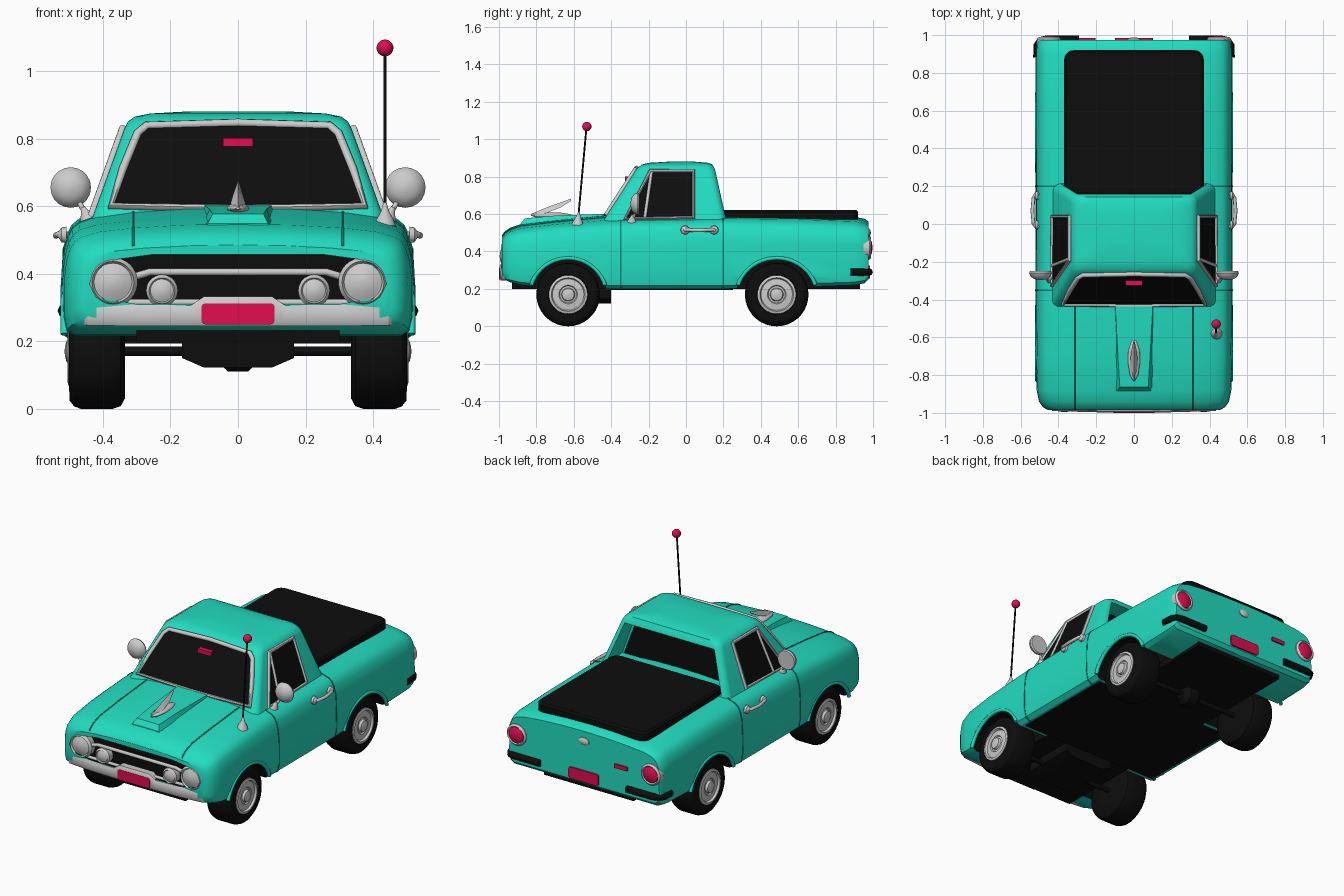
import bpy, bmesh
from math import sin, cos, pi
from mathutils import Vector

if "Cube" in bpy.data.objects:
    bpy.data.objects.remove(bpy.data.objects["Cube"])

def material(name, rgb):
    m = bpy.data.materials.new(name)
    m.diffuse_color = (*rgb, 1)
    m.use_nodes = True
    m.node_tree.nodes["Principled BSDF"].inputs["Base Color"].default_value = m.diffuse_color
    return m

TEAL = material("teal_paint", (0.016, 0.72, 0.53))
DARK = material("dark_teal_seam", (0.005, 0.25, 0.19))
BLACK = material("black", (0.004, 0.004, 0.004))
RED = material("red", (0.75, 0.004, 0.08))

def finish(ob, angle=32):
    bpy.ops.object.select_all(action='DESELECT')
    bpy.context.view_layer.objects.active = ob
    ob.select_set(True)
    bpy.ops.object.shade_smooth_by_angle(angle=angle * pi / 180)

def loft(name, rings, mat=None, smooth=True):
    n = len(rings[0])
    bm = bmesh.new()
    vs = [[bm.verts.new(p) for p in r] for r in rings]
    for a, b in zip(vs, vs[1:]):
        for i in range(n):
            bm.faces.new((a[i], a[(i + 1) % n], b[(i + 1) % n], b[i]))
    bm.faces.new(vs[0])
    bm.faces.new(vs[-1])
    bmesh.ops.recalc_face_normals(bm, faces=bm.faces)
    me = bpy.data.meshes.new(name)
    bm.to_mesh(me)
    bm.free()
    if mat:
        me.materials.append(mat)
    ob = bpy.data.objects.new(name, me)
    bpy.context.collection.objects.link(ob)
    if smooth:
        finish(ob)
    return ob

def prism(name, pts, a, b, axis, mat=None):
    put = {'x': lambda u, v, t: (t, u, v), 'y': lambda u, v, t: (u, t, v), 'z': lambda u, v, t: (u, v, t)}[axis]
    return loft(name, [[put(u, v, t) for u, v in pts] for t in (a, b)], mat)

def box(name, x0, x1, y0, y1, z0, z1, mat=None):
    return prism(name, [(x0, y0), (x1, y0), (x1, y1), (x0, y1)], z0, z1, 'z', mat)

def lathe(name, prof, origin, axis, mat=None, seg=32):
    q = Vector(axis).to_track_quat('Z', 'Y')
    return loft(name, [[Vector(origin) + q @ Vector((r * cos(2 * pi * i / seg), r * sin(2 * pi * i / seg), t))
                        for i in range(seg)] for r, t in prof], mat)

def tube(name, pts, r, mat=None, cyclic=False):
    cu = bpy.data.curves.new(name, 'CURVE')
    cu.dimensions = '3D'
    cu.bevel_depth = r
    cu.bevel_resolution = 2
    cu.use_fill_caps = True
    sp = cu.splines.new('POLY')
    sp.points.add(len(pts) - 1)
    for p, c in zip(sp.points, pts):
        p.co = (*c, 1)
    sp.use_cyclic_u = cyclic
    if mat:
        cu.materials.append(mat)
    ob = bpy.data.objects.new(name, cu)
    bpy.context.collection.objects.link(ob)
    bpy.ops.object.select_all(action='DESELECT')
    bpy.context.view_layer.objects.active = ob
    ob.select_set(True)
    bpy.ops.object.convert(target='MESH')
    finish(bpy.context.object, 50)

def cut(ob, cutter):
    m = ob.modifiers.new("cut", 'BOOLEAN')
    m.operation = 'DIFFERENCE'
    m.solver = 'EXACT'
    m.object = cutter
    m.material_mode = 'TRANSFER'
    bpy.context.view_layer.objects.active = ob
    bpy.ops.object.modifier_apply(modifier=m.name)
    bpy.data.objects.remove(cutter)

def rrect(w, y0, y1, z, r, n=5):
    out = []
    for k, (cx, cy) in enumerate([(w - r, y1 - r), (r - w, y1 - r), (r - w, y0 + r), (w - r, y0 + r)]):
        out += [(cx + r * cos((k + i / n) * pi / 2), cy + r * sin((k + i / n) * pi / 2), z) for i in range(n + 1)]
    return out

# Body: y, half width, crown z, shoulder z, bottom z, rear crease
SECTIONS = [(-.985, .455, .485, .455, .27, 0), (-.97, .482, .507, .47, .25, 0), (-.94, .503, .527, .49, .235, 0),
            (-.88, .515, .547, .508, .22, 0), (-.7, .52, .568, .53, .205, 0), (-.4, .522, .598, .55, .2, 0),
            (.2, .522, .6, .56, .2, .3), (.6, .522, .595, .555, .21, 1), (.9, .52, .585, .545, .22, 1),
            (.955, .515, .575, .535, .23, 1), (.975, .505, .56, .525, .25, 1)]

def section(y):
    for a, b in zip(SECTIONS, SECTIONS[1:]):
        if y <= b[0]:
            t = (y - a[0]) / (b[0] - a[0])
            return [p + (q - p) * t for p, q in zip(a, b)]

def body_ring(s, grow=0):
    y, w, zt, zs, zb, k = s
    w, zt, zs, zb = w + grow, zt + grow, zs + grow, zb - grow
    h, c = zs - zb, zt - zs
    side = [(.93, 0), (.98, .05), (1, .2), (1 - .012 * k, .5), (.994 - .002 * k, .65), (.985 + .01 * k, .76),
            (.965, .88), (.94, .95), (.9, 1)]
    half = [(f * w, zb + g * h) for f, g in side] + [(f * w, zs + g * c) for f, g in [(.8, .4), (.6, .7), (.3, .93)]]
    return [(x, y, z) for x, z in [(0, zb)] + half + [(0, zt)]] + [(-x, y, z) for x, z in half[::-1]]

body = loft("body", [body_ring(s) for s in SECTIONS], TEAL, False)
ARCHES = [(-.63, .205), (.485, .215)]
for s in (1, -1):
    for y, ry in ARCHES:
        circle = [(y + ry * cos(i * pi / 18), .165 + .2 * sin(i * pi / 18)) for i in range(36)]
        cut(body, prism("arch_cutter", circle, s * .29, s * .7, 'x', BLACK))
half = [(.25, .457), (.36, .442), (.425, .41), (.44, .37), (.42, .33), (.3, .31)]
cut(body, prism("grille_cutter", half + [(-x, z) for x, z in half[::-1]], -1.1, -.935, 'y', BLACK))
finish(body)

# Cab with open recess at the back
cab = loft("cab", [rrect(w, y0, y1, z, r) for w, y0, y1, z, r in
                   [(.437, -.45, .222, .55, .04), (.419, -.42, .208, .6, .04), (.336, -.272, .158, .83, .04),
                    (.326, -.256, .15, .85, .045), (.305, -.235, .142, .865, .05), (.26, -.2, .12, .874, .05),
                    (.15, -.1, .05, .88, .04)]], TEAL, False)
cut(cab, prism("rear_opening_cutter", [(-.385, .585), (.385, .585), (.3, .825), (-.3, .825)], .06, .4, 'y', TEAL))
finish(cab)
prism("rear_window", [(-.37, .59), (.37, .59), (.285, .815), (-.285, .815)], .05, .066, 'y', BLACK)

# Windshield
def on_screen(x, z, off=0):
    return (x, -.42 + (z - .6) * .643 - off, z)
screen = [(-.375, .6), (0, .592), (.375, .6), (.34, .71), (.297, .815), (.27, .838), (0, .846), (-.27, .838), (-.297, .815), (-.34, .71)]
loft("windshield", [[on_screen(x, z, o) for x, z in screen] for o in (-.01, .008)], BLACK)
tube("windshield_frame", [on_screen(x, z, .004) for x, z in screen], .013, None, True)
box("screen_badge", -.045, .045, -.325, -.295, .777, .802, RED)

# Side windows, mirrors, handles, lamps, wheels
for s in (1, -1):
    def on_side(y, z, off=0):
        return (s * (.43 - (z - .57) * .36 + off), y, z)
    win = [(-.325, .575), (-.19, .83), (.04, .83), (.04, .582)]
    loft("side_window", [[on_side(y, z, o) for y, z in win] for o in (-.02, .006)], BLACK)
    tube("side_window_frame", [on_side(y, z, .004) for y, z in win], .012, None, True)
    tube("vent_divider", [on_side(-.22, .58, .006), on_side(-.185, .825, .006)], .009)
    lathe("mirror", [(.056, 0), (.06, .01), (.052, .028), (.032, .042), (.006, .047)], (s * .495, -.25, .655), (0, -1, 0), None, 20)
    tube("mirror_stalk", [(s * .44, -.29, .555), (s * .485, -.26, .64)], .008)
    lathe("mirror_base", [(.028, 0), (.02, .02), (.006, .05)], (s * .44, -.29, .55), (s * .4, .1, 1), None, 16)
    tube("door_handle", [(s * .505, -.02, .515), (s * .532, .0, .516), (s * .538, .07, .513), (s * .532, .14, .516), (s * .505, .165, .515)], .01)
    for y in (-.005, .15):
        lathe("handle_pad", [(.024, 0), (.022, .014), (.008, .024)], (s * .508, y, .515), (s, 0, 0), None, 16)
    lathe("headlight", [(.07, 0), (.073, .035), (.062, .05), (.056, .04), (.048, .043), (.03, .052), (.005, .056)], (s * .37, -.94, .375), (0, -1, 0))
    lathe("fog_lamp", [(.046, 0), (.047, .035), (.038, .046), (.034, .04), (.02, .047), (.004, .05)], (s * .225, -.94, .35), (0, -1, 0))
    lathe("tail_light_ring", [(.066, 0), (.064, .03), (.054, .04), (.048, .03)], (s * .45, .95, .42), (0, 1, 0))
    lathe("tail_light", [(.05, 0), (.048, .035), (.03, .044), (.005, .047)], (s * .45, .95, .42), (0, 1, 0), RED)
    tube("rear_bumper", [(s * .29, .978, .29), (s * .46, .978, .29), (s * .495, .97, .29), (s * .511, .945, .29), (s * .513, .88, .29)], .021, BLACK)
    tube("hood_seam", [(s * .31, y, section(y)[3] + .7 * (section(y)[2] - section(y)[3])) for y in (-.98, -.965, -.94, -.88, -.7, -.42)], .004, DARK)
    for y, ry in ARCHES:
        tube("arch_lip", [(s * .514, y + ry * cos(a), .165 + .2 * sin(a)) for a in [(.09 + .82 * i / 20) * pi for i in range(21)]], .011, TEAL)
        lathe("tyre", [(.09, 0), (.14, 0), (.162, .012), (.17, .035), (.17, .13), (.163, .15), (.146, .163), (.106, .165), (.1, .15)],
              (s * .335, y, .17), (s, 0, 0), BLACK, 36)
        lathe("wheel_rim", [(.103, .14), (.103, .166), (.09, .17), (.084, .158), (.05, .162), (.045, .156), (.036, .158), (.032, .172), (.015, .177), (.004, .178)],
              (s * .335, y, .17), (s, 0, 0), None, 36)

# Door seams
for y in (-.35, .2):
    loft("door_seam", [body_ring([v + d if i == 0 else v for i, v in enumerate(section(y))], .002) for d in (-.004, .004)], DARK)

# Grille bars and front bumper
tube("grille_bar", [(-.31, -.962, .39), (-.26, -.966, .405), (.26, -.966, .405), (.31, -.962, .39)], .011)
tube("grille_lower_bar", [(-.4, -.965, .315), (.4, -.965, .315)], .01)
hb = [(.485, -.915, .265, .312), (.478, -.95, .255, .315), (.445, -.975, .247, .316), (.3, -.986, .245, .308), (.14, -.99, .245, .306), (.1, -.99, .245, .333)]
def bumper_ring(x, y, a, b):
    return [(x, y + .04, a), (x, y, a), (x, y - .008, a + .015), (x, y - .008, b - .015), (x, y, b), (x, y + .04, b)]
loft("front_bumper", [bumper_ring(*p) for p in hb] + [bumper_ring(-p[0], *p[1:]) for p in hb[::-1]])

def plate(name, x, z, w, h, y0, y1):
    pts = [(x + a, z + b) for a, b, _ in rrect(w, -h, h, 0, min(w, h) * .4)]
    prism(name, pts, y0, y1, 'y', RED)
plate("front_plate", 0, .281, .108, .031, -1.0, -.98)
plate("rear_plate", 0, .29, .1, .034, .96, .985)
plate("tailgate_badge", -.25, .41, .045, .012, .96, .984)
emblem = lathe("tailgate_emblem", [(.036, 0), (.034, .01), (.02, .016), (.004, .018)], (0, 0, 0), (0, 1, 0))
emblem.location, emblem.scale = (0, .97, .5), (1, 1, .65)

# Bed cover
loft("bed_cover", [rrect(.37, .155, .92, .57, .05), rrect(.37, .155, .92, .612, .05), rrect(.36, .165, .91, .622, .045)], BLACK)

# Hood scoop and ornament
loft("hood_scoop", [[(-a, y, .52), (a, y, .52), (b, y, z), (-b, y, z)] for y, a, b, z in
                    [(-.885, .1, .09, .548), (-.862, .112, .075, .577), (-.7, .112, .085, .592), (-.42, .11, .1, .602)]], TEAL)
ornament = lathe("hood_ornament_base", [(.004, 0), (.022, .03), (.033, .1), (.03, .16), (.014, .21), (.004, .22)], (0, 0, 0), (0, 1, 0), None, 16)
ornament.location, ornament.scale = (0, -.83, .593), (1, 1, .5)
loft("hood_ornament_fin", [[(-w, y, z), (w, y, z), (0, y, z + h)] for y, z, w, h in
                           [(-.83, .59, .006, .01), (-.74, .608, .022, .03), (-.67, .636, .014, .026), (-.615, .67, .002, .012)]])

# Antenna
lathe("antenna_base", [(.032, 0), (.026, .02), (.012, .045), (.005, .07)], (.435, -.58, .54), (0, .1, 1), None, 16)
tube("antenna_rod", [(.435, -.577, .57), (.435, -.532, 1.065)], .005, BLACK)
lathe("antenna_ball", [(.025 * sin(a), -.025 * cos(a)) for a in [(.03 + .94 * i / 10) * pi for i in range(11)]], (.435, -.53, 1.068), (0, 0, 1), RED, 16)

# Chassis: floor, engine pan, axles
box("floor", -.47, .47, -.4, .25, .193, .215, BLACK)
box("floor_spine", -.3, .3, -.93, .93, .2, .24, BLACK)
prism("engine_pan", [(-.165, .22), (-.165, .15), (-.1, .122), (.1, .122), (.165, .15), (.165, .22)], -.72, -.4, 'y', BLACK)
for y, _ in ARCHES:
    tube("axle", [(-.36, y, .17), (.36, y, .17)], .014, BLACK)
lathe("differential", [(.03, 0), (.06, .03), (.06, .09), (.03, .12)], (-.06, .485, .17), (1, 0, 0), BLACK, 16)
